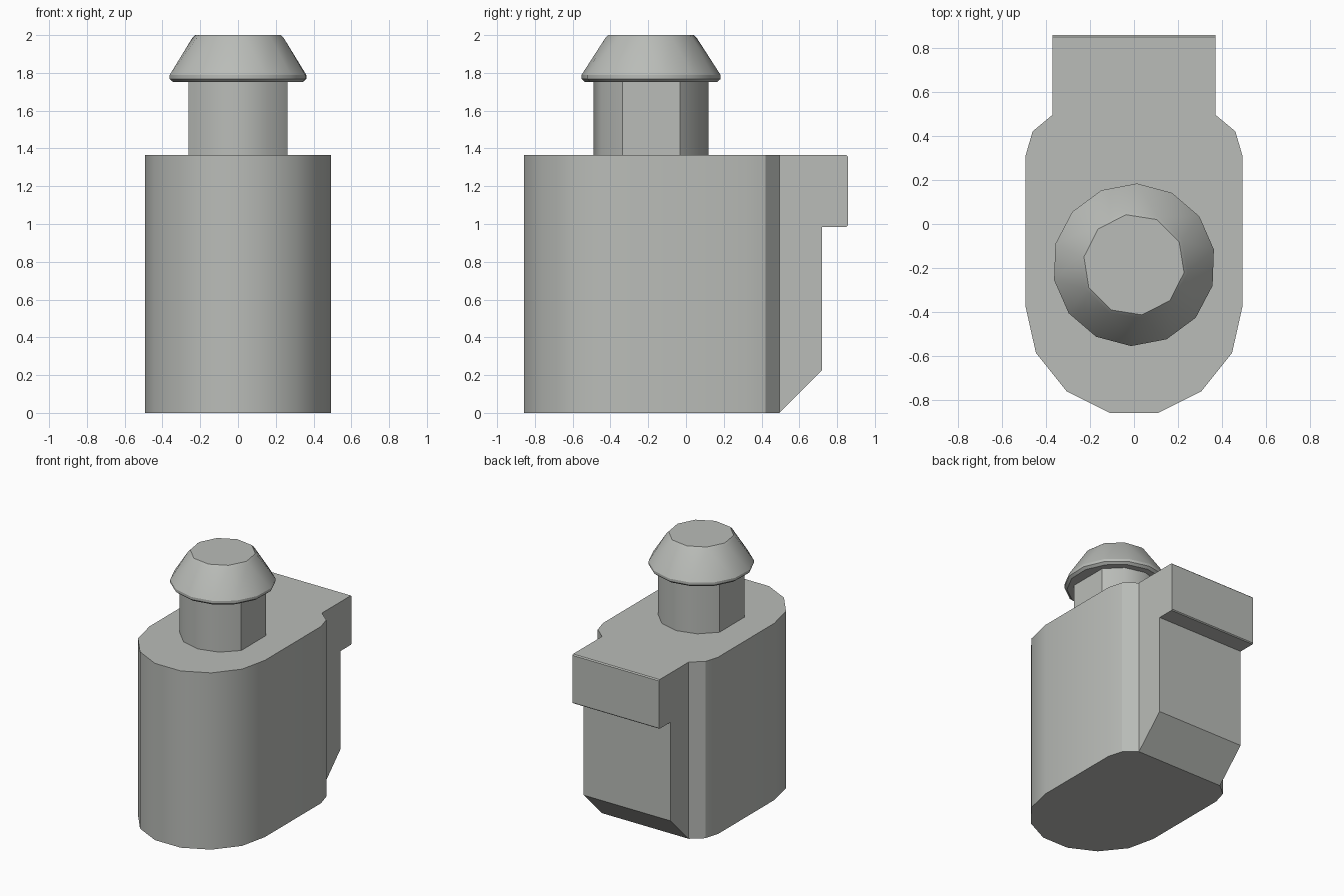
import bpy
import bmesh
import math
from mathutils import Vector

if "Cube" in bpy.data.objects:
    bpy.data.objects.remove(bpy.data.objects["Cube"], do_unlink=True)

# One warm grey for every part
grey = bpy.data.materials.new("plain_grey")
grey.use_nodes = True
COLOUR = (0.49, 0.505, 0.48, 1.0)
grey.diffuse_color = COLOUR
bsdf = next(n for n in grey.node_tree.nodes if n.type == 'BSDF_PRINCIPLED')
bsdf.inputs["Base Color"].default_value = COLOUR

AXIS_Y = -0.185   # y of the stem and cap axis
HEIGHT = 1.365    # top of the body
BACK = 0.495      # where the rear block meets the body
BLOCK_X = 0.37    # half width of the rear block


def finish(bm, name):
    bmesh.ops.recalc_face_normals(bm, faces=bm.faces)
    mesh = bpy.data.meshes.new(name)
    bm.to_mesh(mesh)
    bm.free()
    obj = bpy.data.objects.new(name, mesh)
    bpy.context.collection.objects.link(obj)
    mesh.materials.append(grey)
    bpy.ops.object.select_all(action='DESELECT')
    obj.select_set(True)
    bpy.context.view_layer.objects.active = obj
    bpy.ops.object.shade_smooth_by_angle(angle=math.radians(30))
    return obj


def prism(bm, points, offset):
    """Extrude a closed outline along an offset vector."""
    face = bm.faces.new([bm.verts.new(p) for p in points])
    result = bmesh.ops.extrude_face_region(bm, geom=[face], use_keep_orig=True)
    verts = [g for g in result["geom"] if isinstance(g, bmesh.types.BMVert)]
    bmesh.ops.translate(bm, verts=verts, vec=offset)


def ring(radius, z, angles):
    return [Vector((radius * math.cos(math.radians(a)),
                    AXIS_Y + radius * math.sin(math.radians(a)), z)) for a in angles]


# Body: mirrored outline with a rounded front and chamfered back
bm = bmesh.new()
half = [(0.11, -0.857), (0.305, -0.76), (0.445, -0.585), (0.492, -0.375),
        (0.492, 0.31), (0.46, 0.42), (BLOCK_X, BACK)]
outline = half + [(-x, y) for x, y in reversed(half)]
prism(bm, [(x, y, 0) for x, y in outline], (0, 0, HEIGHT))

# Rear block with overhanging lip and sloped foot
side = [(BACK, 0), (0.72, 0.225), (0.72, 0.985), (0.85, 0.985), (0.857, 0.992),
        (0.857, 1.357), (0.849, HEIGHT), (BACK, HEIGHT)]
prism(bm, [(-BLOCK_X, y, z) for y, z in side], (2 * BLOCK_X, 0, 0))

# Open the shared wall and weld both shapes together
shared = [f for f in bm.faces if all(abs(v.co.y - BACK) < 1e-4 for v in f.verts)]
bmesh.ops.delete(bm, geom=shared, context='FACES_ONLY')
bmesh.ops.remove_doubles(bm, verts=bm.verts, dist=1e-4)
finish(bm, "body")

# Stem: twelve-sided post with the two side corners cut flat
bm = bmesh.new()
prism(bm, ring(0.304, HEIGHT, [a for a in range(0, 360, 30) if a % 180]), (0, 0, 0.42))
finish(bm, "stem")

# Cap: tapered head from a 14-sided rim to a 10-sided top
rim = [10.8 + i * 360 / 14 for i in range(14)]
crown = [-9 + i * 36 for i in range(10)]
bm = bmesh.new()
for radius, z, angles in [(0.35, 1.752, rim), (0.369, 1.768, rim), (0.369, 1.788, rim),
                          (0.245, 1.985, crown), (0.23, 2.0, crown)]:
    for p in ring(radius, z, angles):
        bm.verts.new(p)
bmesh.ops.convex_hull(bm, input=bm.verts)
bmesh.ops.dissolve_limit(bm, angle_limit=math.radians(1), verts=bm.verts, edges=bm.edges)
finish(bm, "cap")
